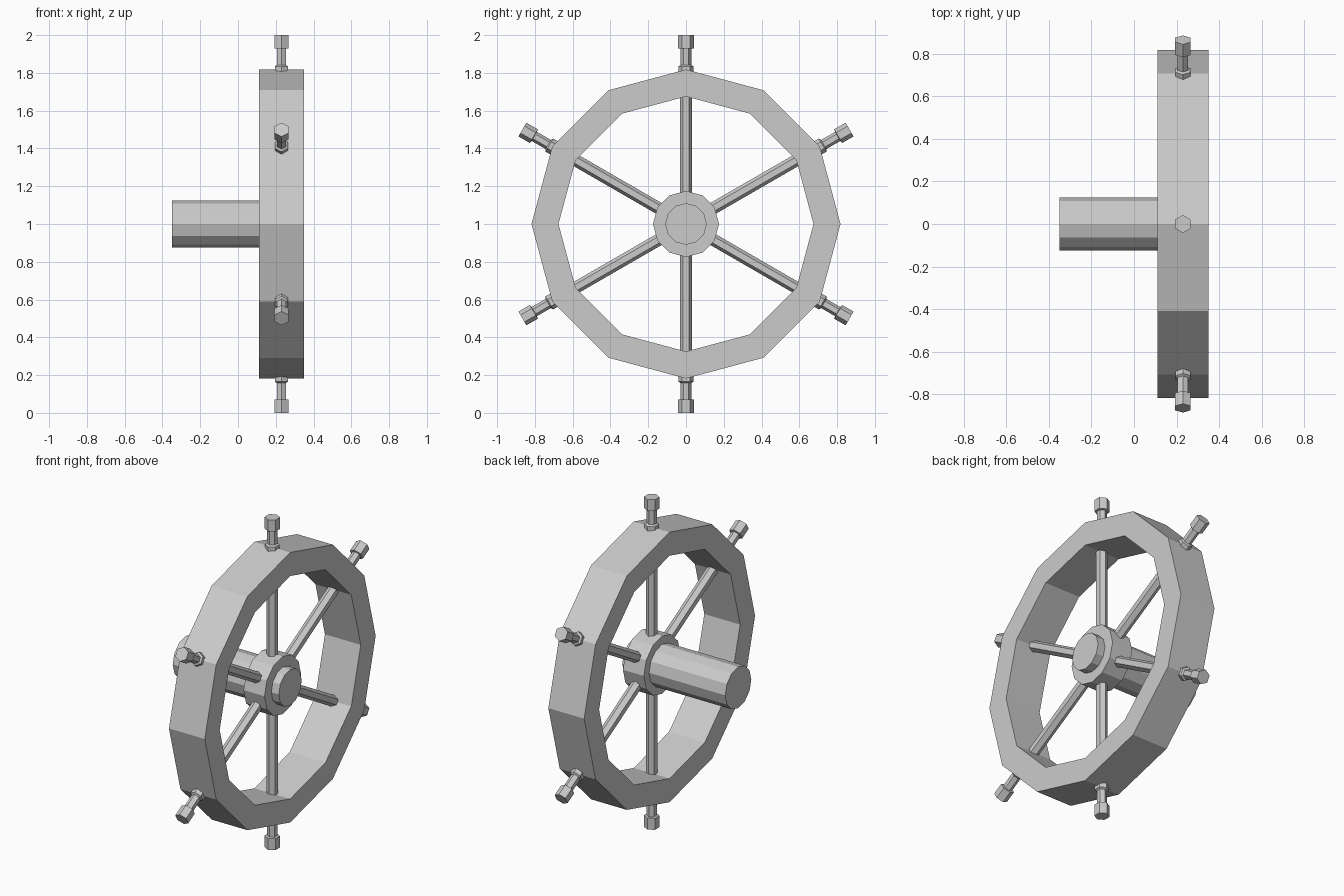
import bpy, bmesh
from math import sin, cos, pi
from mathutils import Matrix, Vector

if "Cube" in bpy.data.objects:
    bpy.data.objects.remove(bpy.data.objects["Cube"])

CENTRE = Vector((0, 0, 1))
WHEEL_X = 0.23


def lathe(name, profile, sides, matrix, closed=False):
    """Sweep (radius, height) points round local z; vertices start on local y."""
    bm = bmesh.new()
    rings = []
    for r, h in profile:
        rings.append([bm.verts.new((r * sin(2 * pi * i / sides), r * cos(2 * pi * i / sides), h))
                      for i in range(sides)])
    pairs = list(zip(rings, rings[1:]))
    if closed:
        pairs.append((rings[-1], rings[0]))
    else:
        bm.faces.new(rings[0])
        bm.faces.new(rings[-1])
    for a, b in pairs:
        for i in range(sides):
            j = (i + 1) % sides
            bm.faces.new((a[i], a[j], b[j], b[i]))
    bm.transform(matrix)
    bmesh.ops.recalc_face_normals(bm, faces=bm.faces)
    mesh = bpy.data.meshes.new(name)
    bm.to_mesh(mesh)
    bm.free()
    obj = bpy.data.objects.new(name, mesh)
    bpy.context.collection.objects.link(obj)
    return obj


# Axle direction: local z becomes world x
axle = Matrix.Translation(CENTRE) @ Matrix.Rotation(pi / 2, 4, 'Y')

# Rim
lathe("rim", [(0.675, 0.11), (0.818, 0.11), (0.818, 0.35), (0.675, 0.35)], 12, axle, closed=True)

# Shaft, hub and hub cap
lathe("shaft", [(0.125, -0.35), (0.125, 0.18)], 12, axle)
lathe("hub", [(0.175, 0.16), (0.175, 0.30)], 12, axle)
lathe("hub_cap", [(0.11, 0.28), (0.11, 0.35)], 12, axle)

# Six spokes, each with a collared handle outside the rim
for k in range(6):
    m = (Matrix.Translation(CENTRE + Vector((WHEEL_X, 0, 0)))
         @ Matrix.Rotation(k * pi / 3, 4, 'X'))
    lathe(f"spoke_{k + 1}", [(0.032, 0.12), (0.032, 0.72)], 6, m)
    lathe(f"handle_{k + 1}", [(0.04, 0.77), (0.04, 0.835), (0.028, 0.842), (0.028, 0.928),
                              (0.042, 0.93), (0.042, 1.0)], 6, m)
